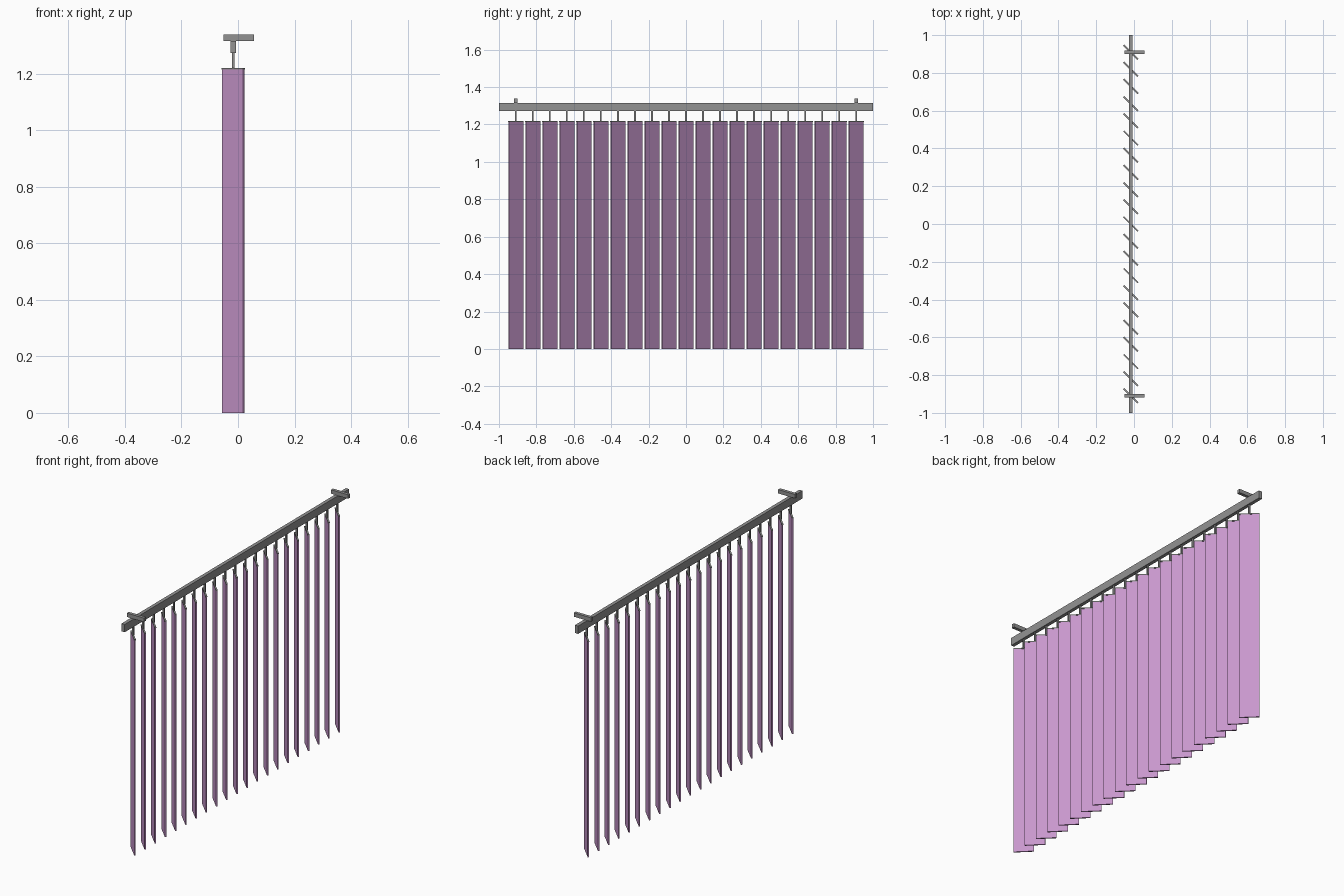
import bpy
from math import radians

if "Cube" in bpy.data.objects:
    bpy.data.objects.remove(bpy.data.objects["Cube"], do_unlink=True)


def make_material(name, rgb):
    mat = bpy.data.materials.new(name)
    mat.use_nodes = True
    color = (*rgb, 1.0)
    mat.diffuse_color = color
    mat.node_tree.nodes["Principled BSDF"].inputs["Base Color"].default_value = color
    return mat


purple = make_material("purple fabric", (0.58, 0.31, 0.61))
grey = make_material("grey metal", (0.29, 0.29, 0.29))


def box(name, center, size, mat, turn=0.0):
    bpy.ops.mesh.primitive_cube_add(size=1, location=center, rotation=(0, 0, turn))
    obj = bpy.context.object
    obj.name = name
    obj.scale = size
    obj.data.materials.append(mat)
    return obj


RAIL_X = -0.017
SLATS = 21
PITCH = 0.091
SLAT_TOP = 1.214
CAP_TOP = 1.22
RAIL_BOTTOM, RAIL_TOP = 1.272, 1.316
TURN = radians(-45)

# Head rail
box("head_rail", (RAIL_X, 0, (RAIL_BOTTOM + RAIL_TOP) / 2),
    (0.02, 2.0, RAIL_TOP - RAIL_BOTTOM), grey)

# Wall brackets across the rail
for side, y in (("front", -0.91), ("back", 0.91)):
    box(side + "_bracket", (0.003, y, RAIL_TOP + 0.011), (0.107, 0.018, 0.022), grey)

# Hanging slats, each with a top clip and a stem
for i in range(SLATS):
    y = (i - (SLATS - 1) / 2) * PITCH
    box(f"slat_{i + 1}", (RAIL_X, y, SLAT_TOP / 2), (0.107, 0.007, SLAT_TOP), purple, TURN)
    box(f"slat_clip_{i + 1}", (RAIL_X, y, (SLAT_TOP + CAP_TOP) / 2),
        (0.107, 0.009, CAP_TOP - SLAT_TOP), grey, TURN)
    box(f"stem_{i + 1}", (RAIL_X, y, (CAP_TOP + RAIL_BOTTOM) / 2),
        (0.009, 0.009, RAIL_BOTTOM - CAP_TOP), grey)
